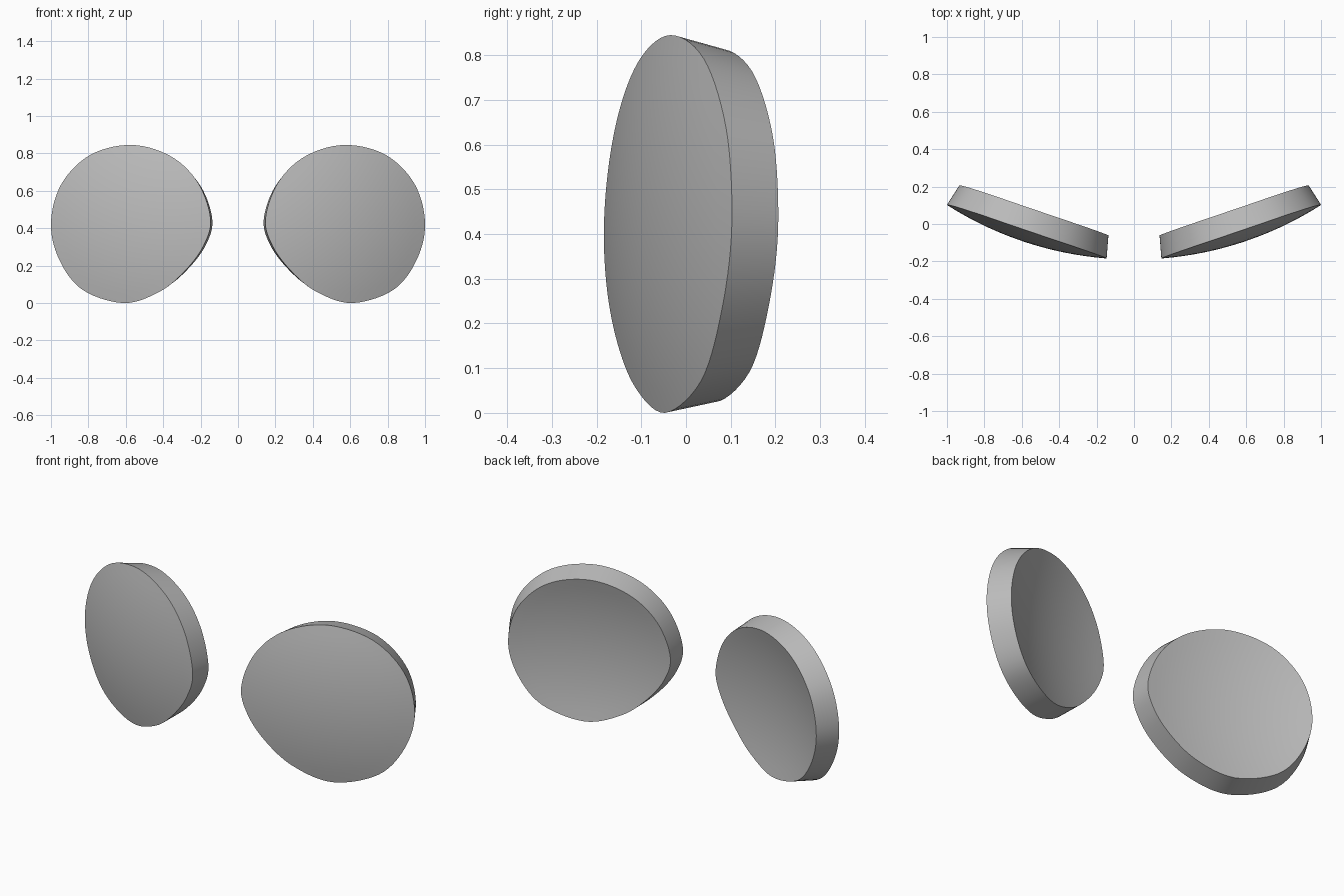
import bpy
import bmesh
from math import sqrt
from mathutils import Vector

if "Cube" in bpy.data.objects:
    bpy.data.objects.remove(bpy.data.objects["Cube"], do_unlink=True)

# Both lenses are cut from one thick spherical shell
CENTER = Vector((0, 1.67, 0.37))
RADIUS = 1.86
THICKNESS = 0.123
MIDDLE = Vector((0.57, 0.43))
RINGS = 8
STEPS = 7

# Lens outline seen from the front (x, z)
OUTLINE = [Vector(p) for p in (
    (0.147, 0.45), (0.215, 0.645), (0.36, 0.785), (0.57, 0.845),
    (0.79, 0.792), (0.945, 0.635), (1.0, 0.425), (0.955, 0.23),
    (0.83, 0.07), (0.61, 0.0), (0.42, 0.06), (0.285, 0.17), (0.185, 0.305))]

glass = bpy.data.materials.new("lens grey")
glass.use_nodes = True
color = (0.5, 0.5, 0.5, 1)
glass.diffuse_color = color
glass.node_tree.nodes["Principled BSDF"].inputs["Base Color"].default_value = color


def smooth_loop(points):
    """Closed curve running through all the points."""
    result = []
    n = len(points)
    for i in range(n):
        a, b, c, d = (points[(i + k) % n] for k in (-1, 0, 1, 2))
        for s in range(STEPS):
            t = s / STEPS
            result.append(0.5 * (2 * b + (c - a) * t
                                 + (2 * a - 5 * b + 4 * c - d) * t ** 2
                                 + (3 * b - a - 3 * c + d) * t ** 3))
    return result


def on_shell(p, side, depth):
    """Project a front-view point on the sphere, then sink it by depth."""
    dz = p.y - CENTER.z
    y = CENTER.y - sqrt(RADIUS ** 2 - p.x ** 2 - dz ** 2)
    v = CENTER + (Vector((p.x, y, p.y)) - CENTER) * (1 - depth / RADIUS)
    return Vector((v.x * side, v.y, v.z))


def bridge(bm, a, b):
    for i in range(len(a)):
        j = (i + 1) % len(a)
        bm.faces.new((a[i], a[j], b[j], b[i]))


def make_lens(name, side):
    bm = bmesh.new()
    loop = smooth_loop(OUTLINE)
    rims = []
    # Curved front and back surfaces, as rings around the middle
    for depth in (0, THICKNESS):
        rings = [[bm.verts.new(on_shell(MIDDLE.lerp(p, r / RINGS), side, depth))
                  for p in loop] for r in range(1, RINGS + 1)]
        hub = bm.verts.new(on_shell(MIDDLE, side, depth))
        first = rings[0]
        for i in range(len(first)):
            bm.faces.new((hub, first[i], first[(i + 1) % len(first)]))
        for a, b in zip(rings, rings[1:]):
            bridge(bm, a, b)
        rims.append(rings[-1])
    # Edge band
    bridge(bm, *rims)
    bmesh.ops.recalc_face_normals(bm, faces=bm.faces)
    mesh = bpy.data.meshes.new(name)
    bm.to_mesh(mesh)
    bm.free()
    mesh.materials.append(glass)
    lens = bpy.data.objects.new(name, mesh)
    bpy.context.collection.objects.link(lens)
    bpy.ops.object.select_all(action="DESELECT")
    lens.select_set(True)
    bpy.context.view_layer.objects.active = lens
    bpy.ops.object.shade_smooth_by_angle(angle=0.6)


make_lens("left_lens", 1)
make_lens("right_lens", -1)
